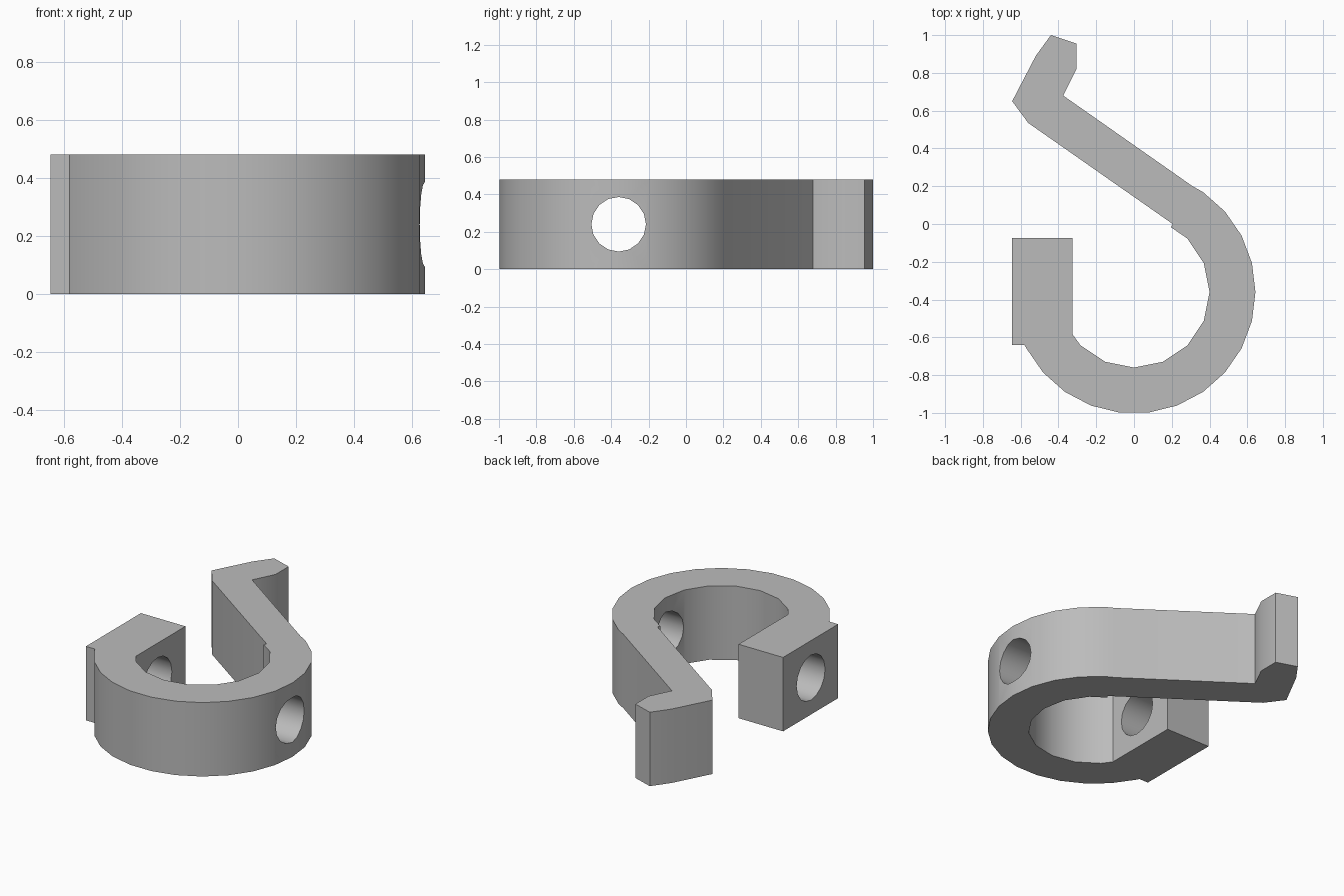
import bpy, bmesh
from math import cos, sin, radians, pi

cube = bpy.data.objects.get("Cube")
if cube:
    bpy.data.objects.remove(cube)

HEIGHT = 0.48
RING_Y = -0.36

steel = bpy.data.materials.new("plain_grey")
steel.use_nodes = True
grey = (0.5, 0.5, 0.5, 1)
steel.diffuse_color = grey
steel.node_tree.nodes["Principled BSDF"].inputs["Base Color"].default_value = grey


def arc(radius, sides, first, last):
    """Corners of a regular polygon around the ring centre."""
    step = 1 if last >= first else -1
    return [(radius * cos(2 * pi * k / sides), RING_Y + radius * sin(2 * pi * k / sides))
            for k in range(first, last + step, step)]


def extrude_outline(name, points, height):
    bm = bmesh.new()
    face = bm.faces.new([bm.verts.new((x, y, 0)) for x, y in points])
    moved = bmesh.ops.extrude_face_region(bm, geom=[face])["geom"]
    bmesh.ops.translate(bm, vec=(0, 0, height),
                        verts=[v for v in moved if isinstance(v, bmesh.types.BMVert)])
    bmesh.ops.recalc_face_normals(bm, faces=bm.faces)
    mesh = bpy.data.meshes.new(name)
    bm.to_mesh(mesh)
    bm.free()
    obj = bpy.data.objects.new(name, mesh)
    mesh.materials.append(steel)
    bpy.context.collection.objects.link(obj)
    return obj


# Hook outline: end block, outer ring, slanted arm with bent tip, inner ring
block = [(-0.325, -0.075), (-0.645, -0.075), (-0.645, -0.64), (-0.58, -0.64)]
arm = [(0.31, 0.2), (-0.375, 0.68), (-0.305, 0.82), (-0.305, 0.955), (-0.44, 1.0),
       (-0.52, 0.89), (-0.645, 0.65), (-0.56, 0.535), (0.205, 0.0), (0.195, -0.017)]
outline = (block + arc(0.643, 26, -11, 4) + arm
           + arc(0.4, 16, 2, -6) + [(-0.325, -0.585)])
hook = extrude_outline("hook_body", outline, HEIGHT)

# Round hole drilled sideways through the block and the ring
bpy.ops.mesh.primitive_cylinder_add(vertices=16, radius=0.146, depth=2,
                                    location=(0, RING_Y, HEIGHT / 2),
                                    rotation=(0, radians(90), 0))
drill = bpy.context.object
drill.name = "hole_cutter"
drill.data.materials.append(steel)
drill.hide_render = True

cut = hook.modifiers.new("hole", 'BOOLEAN')
cut.operation = 'DIFFERENCE'
cut.solver = 'EXACT'
cut.object = drill

bpy.ops.object.select_all(action='DESELECT')
hook.select_set(True)
bpy.context.view_layer.objects.active = hook
bpy.ops.object.modifier_apply(modifier=cut.name)
bpy.data.objects.remove(drill)
bpy.ops.object.shade_smooth_by_angle(angle=radians(30))
